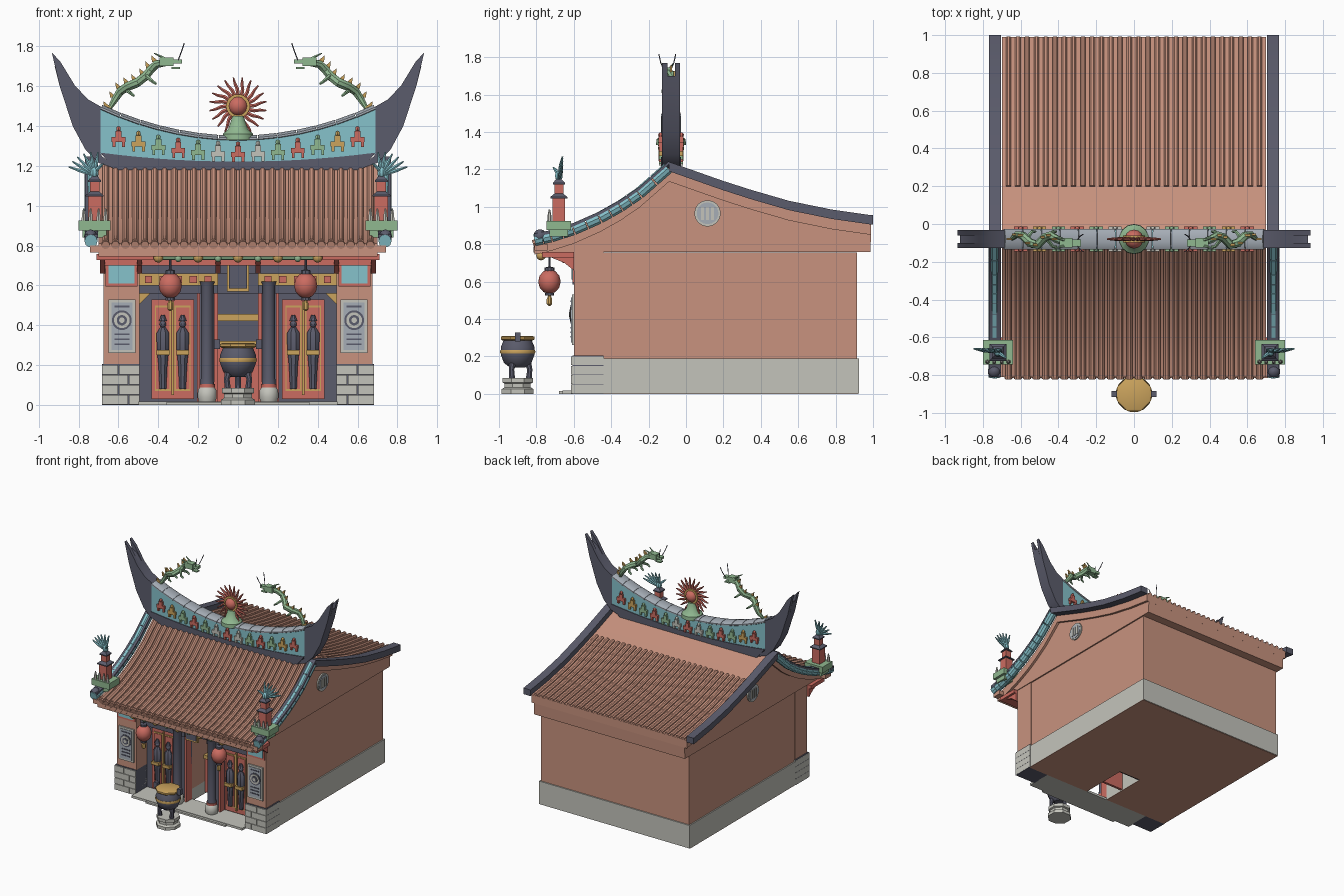
import bpy, bmesh, math
from mathutils import Vector

if "Cube" in bpy.data.objects:
    bpy.data.objects.remove(bpy.data.objects["Cube"])

COLOURS = {
    "terracotta": (0.58, 0.29, 0.21), "slate": (0.105, 0.107, 0.15), "teal": (0.24, 0.54, 0.60),
    "red": (0.60, 0.15, 0.12), "green": (0.28, 0.48, 0.28), "gold": (0.60, 0.37, 0.11),
    "stone": (0.55, 0.55, 0.50), "pale_grey": (0.38, 0.42, 0.47)}
MATS = {}
for cname, c in COLOURS.items():
    MATS[cname] = bpy.data.materials.new(cname)
    MATS[cname].diffuse_color = (*c, 1)


class Part:
    """Collects primitives into one named object."""
    def __init__(self, name, mirror=False):
        self.name, self.mirror, self.bm, self.used = name, mirror, bmesh.new(), []

    def face(self, verts, col):
        if col not in self.used:
            self.used.append(col)
        self.bm.faces.new(verts).material_index = self.used.index(col)

    def loft(self, rings, col):
        rings = [[self.bm.verts.new(p) for p in r] for r in rings]
        n = len(rings[0])
        for a, b in zip(rings, rings[1:]):
            for i in range(n):
                self.face((a[i], a[(i + 1) % n], b[(i + 1) % n], b[i]), col)
        self.face(rings[0][::-1], col)
        self.face(rings[-1], col)

    def prism(self, poly, axis, lo, hi, col):
        def at(a, b, h):
            return (h, a, b) if axis == "x" else (a, h, b)
        self.loft([[at(a, b, h) for a, b in poly] for h in (lo, hi)], col)

    def box(self, x0, x1, y0, y1, z0, z1, col):
        self.prism([(x0, z0), (x1, z0), (x1, z1), (x0, z1)], "y", y0, y1, col)

    def tube(self, pts, r, col, n=8, flat=1.0):
        pts = [Vector(p) for p in pts]
        radii = r if isinstance(r, (list, tuple)) else [r] * len(pts)
        whole = (pts[-1] - pts[0]).normalized()
        ref = Vector((0, 1, 0)) if abs(whole.y) < 0.7 else Vector((1, 0, 0))
        rings = []
        for i, p in enumerate(pts):
            t = pts[min(i + 1, len(pts) - 1)] - pts[max(i - 1, 0)]
            t = t.normalized() if t.length > 1e-6 else whole
            s = t.cross(ref).normalized()
            u = s.cross(t)
            angs = [2 * math.pi * (k + 0.5) / n for k in range(n)]
            rings.append([p + radii[i] * (s * math.cos(a) * flat + u * math.sin(a)) for a in angs])
        self.loft(rings, col)

    def lathe(self, x, y, profile, col, n=12):
        self.tube([(x, y, z) for _, z in profile], [q for q, _ in profile], col, n)

    def ball(self, x, y, z, r, col, n=10, tall=1.0):
        a = [math.pi * (k + 0.15) / 6.3 for k in range(7)]
        self.lathe(x, y, [(r * math.sin(t), z - r * tall * math.cos(t)) for t in a], col, n)

    def finish(self):
        bm = self.bm
        if self.mirror:
            geo = bmesh.ops.duplicate(bm, geom=bm.verts[:] + bm.edges[:] + bm.faces[:])["geom"]
            for v in geo:
                if isinstance(v, bmesh.types.BMVert):
                    v.co.x *= -1
        bmesh.ops.recalc_face_normals(bm, faces=bm.faces[:])
        me = bpy.data.meshes.new(self.name)
        bm.to_mesh(me)
        bm.free()
        for c in self.used:
            me.materials.append(MATS[c])
        me.polygons.foreach_set("use_smooth", [True] * len(me.polygons))
        me.set_sharp_from_angle(angle=math.radians(35))
        bpy.context.collection.objects.link(bpy.data.objects.new(self.name, me))


FRONT = [(-.81, .81), (-.72, .83), (-.6, .868), (-.46, .93), (-.35, .992), (-.25, 1.06), (-.09, 1.2)]
BACK = [(-.09, 1.2), (.1, 1.133), (.2, 1.098), (.35, 1.05), (.55, .992), (.78, .945), (.99, .915)]
ROOF = FRONT + BACK[1:]
RY = -.08                                   # ridge centre line


def top(x): return 1.335 + .155 * (x / .69) ** 2
def low(x): return 1.215 + .045 * (x / .69) ** 2


# main walls around a floorless central alcove
p = Part("walls")
for s in (-1, 1):
    a, b = sorted((s * .1, s * .67))
    p.box(a, b, -.45, .915, .1, .756, "terracotta")
p.box(-.1, .1, -.05, .915, .1, .756, "terracotta")
p.box(-.1, .1, -.45, -.05, .56, .756, "terracotta")
p.prism([(-.81, .757)] + [(y, z - .06) for y, z in ROOF] + [(.985, .757)], "x", -.68, .68, "terracotta")
p.finish()

p = Part("stone_base")
for s in (-1, 1):
    a, b = sorted((s * .1, s * .68))
    p.box(a, b, -.45, .925, .003, .19, "stone")
p.box(-.1, .1, -.05, .925, .003, .19, "stone")
p.finish()

p = Part("floor_plate")
for x0, x1, y0 in ((-.68, -.1, -.45), (.1, .68, -.45), (-.1, .1, -.05)):
    p.box(x0, x1, y0, .92, 0, .003, "terracotta")
p.finish()

p = Part("front_step")
p.box(-.5, .5, -.66, -.45, 0, .018, "stone")
p.box(-.36, .36, -.68, -.62, 0, .014, "stone")
p.finish()

# front piers with block plinths, carved windows and teal panels
p = Part("front_pier", True)
p.box(.495, .674, -.6, -.44, .2, .757, "terracotta")
p.box(.495, .683, -.607, -.44, 0, .205, "slate")
for row in range(4):
    z = .003 + row * .05
    cuts = (.493, .6, .686) if row % 2 else (.493, .55, .686)
    for a, b in zip(cuts, cuts[1:]):
        p.box(a + .002, b - .002, -.615, -.438, z, z + .047, "stone")
p.box(.515, .65, -.61, -.6, .26, .53, "stone")
p.box(.53, .635, -.614, -.61, .275, .515, "pale_grey")
for r, d, c in ((.05, .617, "slate"), (.04, .62, "stone"), (.026, .623, "slate"), (.014, .626, "stone")):
    p.tube([(.583, -.61, .425), (.583, -d, .425)], r, c, 16)
for z in (.3, .325, .35, .49):
    p.box(.545, .62, -.618, -.61, z, z + .008, "slate")
p.box(.505, .665, -.608, -.6, .595, .72, "red")
p.box(.52, .65, -.613, -.6, .61, .71, "teal")
p.finish()

# recessed front wall, doors and guardians
p = Part("door_wall", True)
p.box(.1, .5, -.465, -.44, .018, .757, "slate")
p.box(.1, .12, -.52, -.45, .018, .6, "red")
p.box(.19, .205, -.52, -.45, .018, .6, "red")
p.box(.22, .435, -.485, -.46, .03, .53, "red")
for x in (.278, .377):
    p.box(x - .04, x + .04, -.49, -.48, .07, .5, "gold")
    p.box(x - .034, x + .034, -.494, -.48, .08, .49, "red")
    p.lathe(x, -.495, [(.018, .08), (.024, .2), (.033, .28), (.034, .36), (.014, .39)], "slate", 8)
    p.ball(x, -.5, .405, .018, "slate", 8)
    p.lathe(x, -.5, [(.022, .42), (.01, .45)], "slate", 8)
    p.box(x - .032, x + .032, -.535, -.5, .25, .275, "gold")
p.box(.322, .333, -.498, -.47, .05, .52, "gold")
p.prism([(.5, .6), (.5, .5), (.44, .56), (.4, .6)], "y", -.54, -.46, "gold")
p.finish()

p = Part("columns", True)
p.lathe(.155, -.56, [(.036, .1), (.032, .14), (.032, .6), (.04, .62)], "slate")
p.lathe(.155, -.56, [(.044, .018), (.05, .04), (.048, .075), (.036, .09)], "stone")
p.lathe(.155, -.56, [(.04, .088), (.04, .105)], "red")
p.finish()

# frieze, beams and name-free tablet under the eave
p = Part("frieze")
p.box(-.495, .495, -.55, -.45, .66, .757, "slate")
p.box(-.67, .67, -.66, -.53, .7, .73, "red")
p.box(-.71, .71, -.77, -.6, .728, .757, "red")
for s in (-1, 1):
    a, b = sorted((s * .1, s * .495))
    p.box(a, b, -.56, -.45, .6, .66, "gold")
    p.box(a, b, -.55, -.45, .56, .6, "slate")
    for k in range(5):
        x = s * (.15 + .075 * k)
        p.box(x - .018, x + .018, -.568, -.55, .612, .648, "red")
    for x in (.1, .495, .68):
        p.prism([(-.79, .757), (-.6, .757), (-.6, .66), (-.65, .7)], "x", s * x - .012, s * x + .012, "red")
p.box(-.1, .1, -.5, -.44, .56, .757, "slate")
p.box(-.055, .055, -.6, -.58, .57, .71, "gold")
p.box(-.045, .045, -.608, -.58, .585, .71, "slate")
p.finish()

p = Part("eave_garland")
p.tube([(-.42, -.77, .737), (.42, -.77, .737)], .011, "green")
for k in range(-2, 3):
    p.ball(k * .2, -.775, .74, .026, "gold")
    if k < 2:
        p.ball(k * .2 + .1, -.775, .735, .018, "green")
p.finish()

# altar inside the alcove
p = Part("altar")
p.box(-.1, .1, -.3, -.06, .29, .32, "gold")
p.box(-.1, .1, -.28, -.26, .01, .29, "red")
p.box(-.1, .1, -.12, -.06, .42, .455, "gold")
p.box(-.1, .1, -.07, -.049, .01, .56, "slate")
p.finish()

# roof slab, tile rolls and eave ends
p = Part("roof_slab")
p.prism(ROOF + [(y, z - .065) for y, z in ROOF[::-1]], "x", -.7, .7, "terracotta")
p.box(-.742, .742, -.81, -.74, .765, .8, "terracotta")
p.finish()

p = Part("roof_tiles")
for k in range(28):
    x = (k - 13.5) * .0492
    p.tube([(x, y, z + .006) for y, z in FRONT], .0175, "terracotta")
    p.tube([(x, y, z + .004) for y, z in BACK[2:]], .015, "terracotta")
    p.tube([(x, -.805, .806), (x, -.818, .802)], .021, "terracotta", 10)
    p.prism([(x + .004, .785), (x + .045, .785), (x + .0246, .755)], "y", -.816, -.808, "terracotta")
p.finish()

# verge ridges along the gables
p = Part("verge_ridges", True)
line = [(y, z + .012) for y, z in FRONT]
for a, b in zip(line, line[1:]):
    for t in (0, .5):
        q = [(.738, a[0] + (b[0] - a[0]) * f, a[1] + (b[1] - a[1]) * f) for f in (t, t + .46)]
        p.tube(q, .033, "teal", 10)
p.prism([(y, z + .046) for y, z in FRONT] + [(y, z + .028) for y, z in FRONT[::-1]], "x", .704, .768, "slate")
p.prism([(y, z + .04) for y, z in BACK] + [(1, .955), (1, .905)] + [(y, z - .01) for y, z in BACK[::-1]],
        "x", .704, .768, "slate")
p.ball(.74, -.78, .845, .035, "slate")
p.finish()

# curved main ridge with swallow-tail ends
N = 14
xs = [-.69 + 1.38 * i / N for i in range(N + 1)]
p = Part("main_ridge")
p.prism([(x, low(x)) for x in xs] + [(x, top(x)) for x in xs[::-1]], "y", RY - .048, RY + .048, "teal")
p.prism([(-.62, 1.18), (.62, 1.18)] + [(x, low(x) + .006) for x in xs[::-1]], "y", RY - .054, RY + .054, "slate")
for a, b in zip(xs, xs[1:]):
    p.tube([(a + .002, RY, top(a)), (b - .002, RY, top(b))], .056, "pale_grey", 12, .32)
p.finish()

p = Part("swallow_tails", True)
outer = [(.6, 1.18), (.7, 1.215), (.765, 1.28), (.83, 1.4), (.895, 1.6)]
inner = [(.82, 1.605), (.755, 1.535), (.685, 1.495), (.685, 1.25)]
for y0, y1, tip in ((-.047, -.02, [(.935, 1.77), (.89, 1.72)]), (.02, .047, [(.935, 1.77), (.89, 1.72)]),
                    (-.02, .02, [(.92, 1.7), (.87, 1.67)])):
    p.prism(outer + tip + inner, "y", RY + y0, RY + y1, "slate")
p.finish()

p = Part("ridge_figures")
cycle = ["gold", "stone", "green", "red", "green", "gold", "red"]
for k in range(-6, 7):
    x, c = k * .1, cycle[abs(k)] if k else "red"
    z = (top(x) + low(x)) / 2 - .03
    for y in (RY - .056, RY + .056):
        p.box(x - .035, x + .035, y - .01, y + .01, z, z + .025, c)
        for d in (-.03, .018):
            p.box(x + d, x + d + .014, y - .009, y + .009, z - .025, z, c)
        p.box(x - .015, x + .015, y - .01, y + .01, z + .02, z + .055, c)
        p.ball(x, y, z + .064, .013, c, 6)
p.finish()

# flaming pearl
p = Part("flaming_pearl")
p.lathe(0, RY, [(.08, 1.33), (.078, 1.36), (.05, 1.385), (.035, 1.43), (.03, 1.45)], "green", 14)
p.ball(0, RY, 1.5, .05, "red", 14)
p.tube([(0, RY - .018, 1.5), (0, RY + .018, 1.5)], .06, "gold", 20)
for k in range(20):
    a = 2 * math.pi * k / 20
    p.tube([(r * math.cos(a + d), RY, 1.5 + r * math.sin(a + d))
            for r, d in ((.055, 0), (.085, .04), (.115, .14), (.145, .16))], [.011, .01, .008, .004], "red", 6)
p.finish()

# ridge dragons
p = Part("dragons", True)
path = [(.65, -.08, 1.48), (.62, -.055, 1.53), (.59, -.06, 1.575), (.55, -.1, 1.6), (.51, -.11, 1.615),
        (.47, -.07, 1.645), (.44, -.06, 1.68), (.41, -.08, 1.71), (.36, -.1, 1.72)]
p.tube(path, [.01, .018, .022, .024, .024, .023, .022, .021, .02], "green")
for x, y, z in path[:8]:
    p.prism([(x - .012, z + .014), (x + .022, z + .012), (x + .026, z + .045)], "y", y - .006, y + .006, "gold")
p.box(.325, .395, -.125, -.075, 1.7, 1.745, "green")
p.box(.28, .335, -.118, -.082, 1.715, 1.735, "green")
p.box(.29, .335, -.115, -.085, 1.685, 1.695, "green")
for s in (-1, 1):
    p.tube([(.3, -.1 + s * .018, 1.73), (.285, -.1 + s * .035, 1.77), (.27, -.1 + s * .045, 1.815)], .003, "slate", 5)
    p.tube([(.37, -.1 + s * .015, 1.74), (.42, -.1 + s * .03, 1.765)], [.008, .003], "green", 6)
    for x, z in ((.57, 1.59), (.46, 1.65)):
        p.tube([(x, -.08, z), (x - .03, -.08 + s * .04, z - .025), (x - .05, -.08 + s * .04, z - .04)],
               [.012, .009, .006], "green", 6)
p.finish()

# pagoda and phoenix ornaments on the eave corners
p = Part("corner_ornaments", True)
X, Y = .72, -.68
p.box(X - .08, X + .08, Y - .065, Y + .065, .875, .925, "green")
p.box(X - .06, X + .06, Y - .05, Y + .05, .84, .876, "green")
for z0, z1, w in ((.925, 1.045, .034), (1.07, 1.12, .024)):
    p.box(X - w, X + w, Y - w, Y + w, z0, z1, "red")
    p.lathe(X, Y, [(w * 1.9, z1), (w * 1.9, z1 + .008), (w * .7, z1 + .03)], "slate", 4)
for dx in (-.055, -.02, .02, .055):
    p.lathe(X + dx, Y - .05, [(.012, .925), (.01, .955), (.004, .985)], "stone", 6)
p.ball(X, Y, 1.165, .022, "teal", 8, 1.3)
p.tube([(X, Y, 1.17), (X - .03, Y - .02, 1.2), (X - .045, Y - .03, 1.21)], [.012, .009, .003], "teal", 6)
for k in range(6):
    a = math.radians(22 + 15 * k)
    p.tube([(X, Y, 1.15), (X + .08 * math.cos(a), Y + .01, 1.15 + .07 * math.sin(a)),
            (X + .14 * math.cos(a), Y + .02, 1.15 + .12 * math.sin(a))], [.006, .01, .004], "teal", 6)
p.finish()

p = Part("lanterns", True)
p.ball(.34, -.73, .6, .06, "red", 14, 1.1)
p.lathe(.34, -.73, [(.026, .655), (.026, .675), (.006, .68), (.006, .76)], "slate", 10)
p.lathe(.34, -.73, [(.024, .525), (.024, .54)], "slate", 10)
p.lathe(.34, -.73, [(.005, .47), (.016, .48), (.016, .505), (.006, .53)], "gold", 8)
p.finish()

# gable roundels
p = Part("gable_roundels", True)
p.tube([(.66, .115, .965), (.69, .115, .965)], .07, "stone", 24)
p.tube([(.69, .115, .965), (.693, .115, .965)], .058, "pale_grey", 24)
for d in (-.027, 0, .027):
    p.box(.69, .699, .115 + d - .007, .115 + d + .007, .93, 1.0, "stone")
p.finish()

# incense burner on its pedestal
p = Part("incense_burner")
p.lathe(0, -.9, [(.093, 0), (.093, .025), (.075, .035), (.075, .055), (.088, .06), (.088, .085)], "stone", 8)
p.lathe(0, -.9, [(.04, .14), (.075, .165), (.092, .21), (.092, .25), (.075, .29)], "slate", 16)
p.lathe(0, -.9, [(.094, .215), (.097, .225), (.094, .235)], "gold", 16)
p.lathe(0, -.9, [(.088, .285), (.097, .292), (.097, .305), (.085, .31)], "gold", 8)
for k in range(3):
    a = math.radians(90 + 120 * k)
    c, s = math.cos(a), math.sin(a)
    p.tube([(.05 * c, -.9 + .05 * s, .18), (.065 * c, -.9 + .065 * s, .13), (.06 * c, -.9 + .06 * s, .083)],
           [.022, .015, .017], "slate", 8)
for s in (-1, 1):
    p.box(s * .105 - .015, s * .105 + .015, -.915, -.885, .28, .328, "slate")
p.finish()

for m in bpy.data.materials:
    if m.users and not m.is_grease_pencil:
        m.use_nodes = True
        m.node_tree.nodes["Principled BSDF"].inputs["Base Color"].default_value = m.diffuse_color
